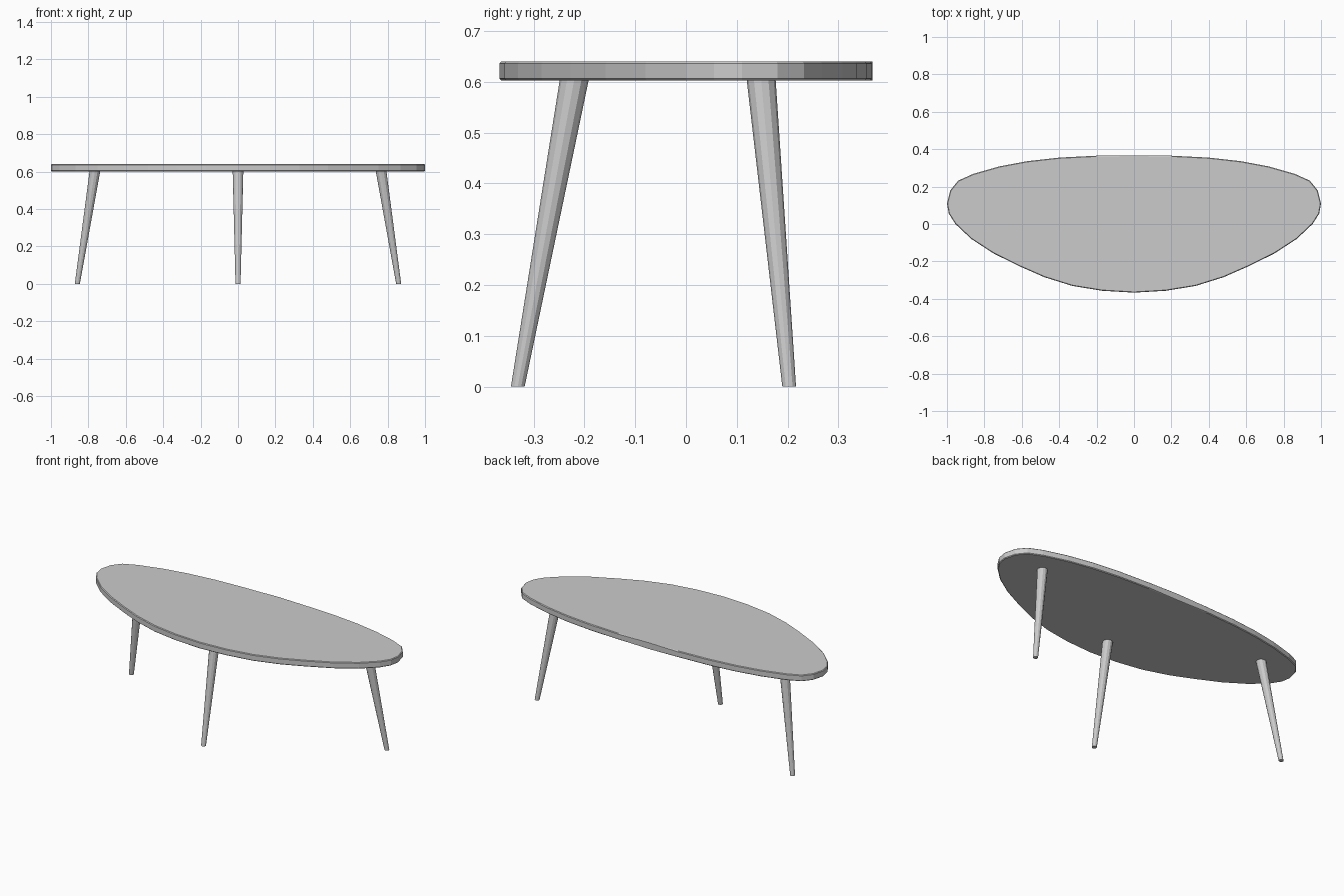
import bpy, bmesh, math
from mathutils import Vector

if "Cube" in bpy.data.objects:
    bpy.data.objects.remove(bpy.data.objects["Cube"])


def make_object(name, bm):
    bmesh.ops.recalc_face_normals(bm, faces=bm.faces)
    mesh = bpy.data.meshes.new(name)
    bm.to_mesh(mesh)
    bm.free()
    obj = bpy.data.objects.new(name, mesh)
    bpy.context.collection.objects.link(obj)
    return obj


# Table top: half outline from back centre to front centre, mirrored in x
half = [(0, .367), (.2, .365), (.4, .355), (.57, .336), (.72, .308),
        (.86, .268), (.94, .232), (.982, .18), (1, .11), (.99, .055),
        (.955, 0), (.87, -.08), (.75, -.158), (.61, -.227), (.48, -.284),
        (.33, -.331), (.17, -.357), (0, -.367)]
outline = half + [(-x, y) for x, y in half[-2:0:-1]]
bm = bmesh.new()
face = bm.faces.new([bm.verts.new((x, y, 0.602)) for x, y in outline])
ext = bmesh.ops.extrude_face_region(bm, geom=[face])
for v in ext["geom"]:
    if isinstance(v, bmesh.types.BMVert):
        v.co.z = 0.64
# Small chamfer on the upper and lower rims
rims = [e for e in bm.edges if abs(e.verts[0].co.z - e.verts[1].co.z) < 1e-5]
bmesh.ops.bevel(bm, geom=rims, offset=0.004, segments=1, affect='EDGES')
make_object("table_top", bm)


# Splayed tapered legs with level ends
def leg(name, foot, top, r_foot=0.0135, r_top=0.0285, sides=12):
    bm = bmesh.new()
    rings = []
    for centre, r, z in ((foot, r_foot, 0), (top, r_top, 0.603)):
        rings.append([bm.verts.new((centre[0] + r * math.cos(a),
                                    centre[1] + r * math.sin(a), z))
                      for a in (2 * math.pi * i / sides for i in range(sides))])
    for i in range(sides):
        j = (i + 1) % sides
        bm.faces.new((rings[0][i], rings[0][j], rings[1][j], rings[1][i]))
    bm.faces.new(rings[0])
    bm.faces.new(rings[1])
    make_object(name, bm)


leg("front_leg", (0, -.331), (0, -.22))
for side, s in (("right", 1), ("left", -1)):
    leg(f"back_{side}_leg", (s * .859, .203), (s * .765, .148))
